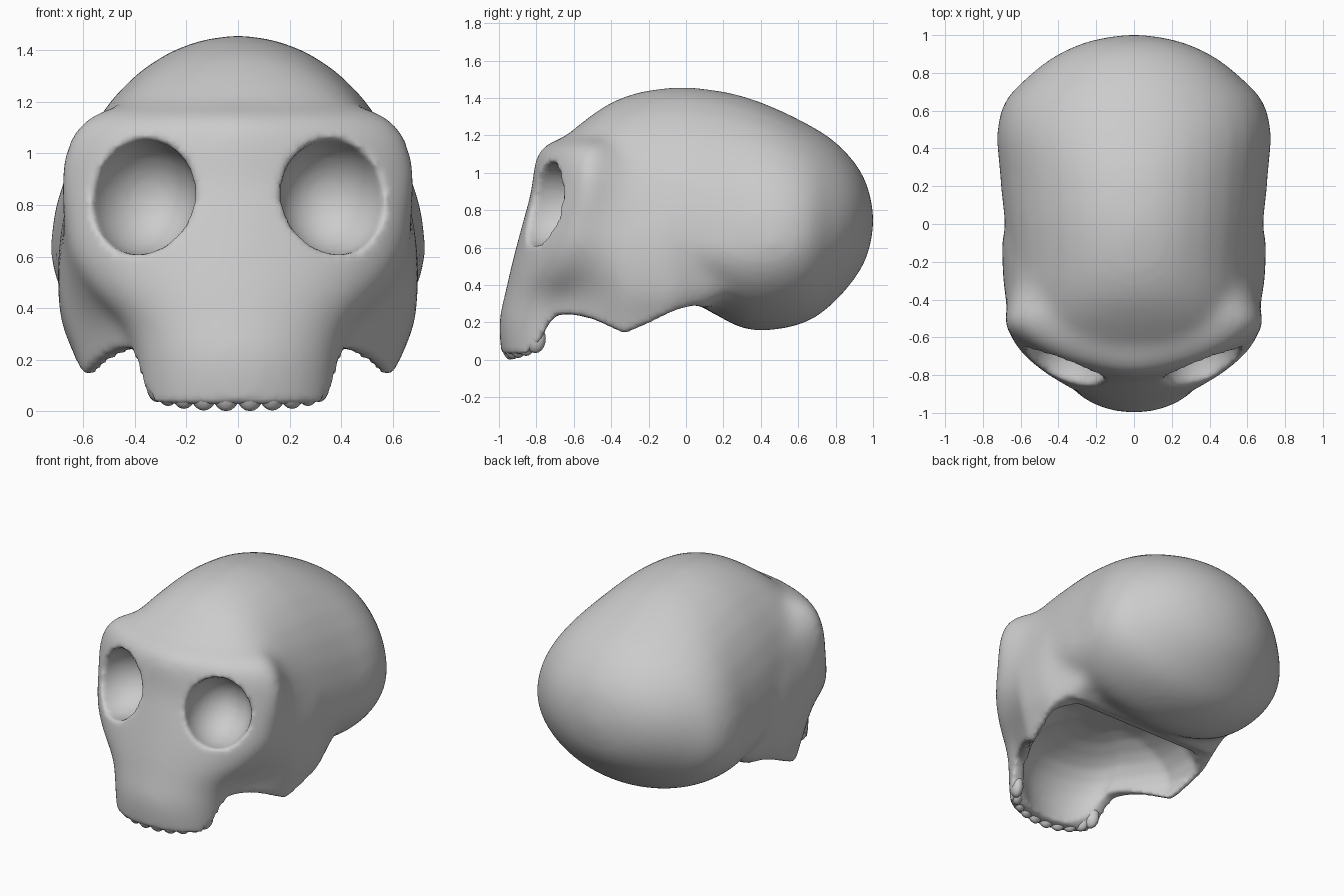
import bpy, bmesh, math
from mathutils import Matrix

if "Cube" in bpy.data.objects:
    bpy.data.objects.remove(bpy.data.objects["Cube"])


def add_object(name, bm, helper=False):
    bmesh.ops.recalc_face_normals(bm, faces=bm.faces)
    for f in bm.faces:
        f.smooth = True
    me = bpy.data.meshes.new(name)
    bm.to_mesh(me)
    bm.free()
    ob = bpy.data.objects.new(name, me)
    bpy.context.collection.objects.link(ob)
    if helper:
        ob.hide_render = True
        ob.display_type = 'WIRE'
    return ob


def loft(name, rings, helper=False):
    bm = bmesh.new()
    rows = [[bm.verts.new(p) for p in r] for r in rings]
    n = len(rows[0])
    for a, b in zip(rows, rows[1:]):
        for i in range(n):
            j = (i + 1) % n
            bm.faces.new((a[i], a[j], b[j], b[i]))
    bm.faces.new(rows[0])
    bm.faces.new(rows[-1])
    return add_object(name, bm, helper)


def refine(keys, steps=3):
    """Smoothly interpolate the rows of a station table."""
    out = []
    for i in range(len(keys) - 1):
        a, b = keys[i], keys[i + 1]
        p = keys[max(i - 1, 0)]
        q = keys[min(i + 2, len(keys) - 1)]
        h = b[0] - a[0]
        for s in range(steps):
            t = s / steps
            row = [a[0] + h * t]
            for k in range(1, len(a)):
                ma = (b[k] - p[k]) / (b[0] - p[0]) * h
                mb = (q[k] - a[k]) / (q[0] - a[0]) * h
                row.append((2*t**3 - 3*t*t + 1) * a[k] + (t**3 - 2*t*t + t) * ma
                           + (3*t*t - 2*t**3) * b[k] + (t**3 - t*t) * mb)
            out.append(row)
    return out + [list(keys[-1])]


def cranium_ring(y, top, bot, w, zw):
    ring = []
    for i in range(32):
        a = 2 * math.pi * i / 32
        s = math.sin(a)
        ring.append((w * math.cos(a), y, zw + s * ((top - zw) if s > 0 else (zw - bot))))
    return ring


def face_ring(z, yf, w1, ys, w2, w3, yr, n):
    half = []
    for i in range(11):
        t = math.pi / 2 * i / 10
        half.append((w1 * math.sin(t) ** (2 / n),
                     ys - (ys - yf) * max(math.cos(t), 0) ** (2 / n)))
    ym = min(-0.08, yr - 0.06)
    half += [(w2, min(-0.33, ym - 0.08)), (w3, ym), (w3 * 0.85, yr), (w3 * 0.4, yr)]
    return ([(x, y, z) for x, y in half]
            + [(-x, y, z) for x, y in reversed(half[1:])])


# Braincase: y, top, bottom, half width, height of widest point
cranium = loft("cranium", [cranium_ring(*r) for r in refine([
    (-0.72, 1.12, 0.60, 0.40, 0.85),
    (-0.60, 1.235, 0.50, 0.60, 0.84),
    (-0.40, 1.38, 0.40, 0.64, 0.78),
    (-0.20, 1.445, 0.33, 0.66, 0.68),
    (0.00, 1.46, 0.31, 0.685, 0.63),
    (0.12, 1.45, 0.265, 0.70, 0.60),
    (0.30, 1.415, 0.165, 0.715, 0.60),
    (0.485, 1.345, 0.16, 0.73, 0.63),
    (0.655, 1.26, 0.205, 0.685, 0.66),
    (0.77, 1.19, 0.285, 0.575, 0.70),
    (0.885, 1.08, 0.41, 0.43, 0.74),
    (0.97, 0.94, 0.55, 0.24, 0.75),
    (1.005, 0.78, 0.71, 0.05, 0.75)], 2)], True)

# Face: z, front y, muzzle width, its y, cheek width, rear width, rear y, roundness
skull = loft("skull", [face_ring(*r) for r in refine([
    (-0.06, -0.97, 0.36, -0.75, 0.56, 0.57, 0.03, 2),
    (0.08, -0.995, 0.38, -0.73, 0.59, 0.60, 0.03, 2),
    (0.22, -1.00, 0.40, -0.70, 0.63, 0.64, 0.03, 2),
    (0.34, -0.972, 0.45, -0.65, 0.67, 0.69, 0.20, 2),
    (0.46, -0.945, 0.57, -0.60, 0.69, 0.70, 0.25, 1.9),
    (0.60, -0.91, 0.65, -0.57, 0.69, 0.70, 0.25, 1.8),
    (0.75, -0.87, 0.675, -0.54, 0.67, 0.68, 0.25, 1.7),
    (0.90, -0.83, 0.69, -0.52, 0.64, 0.63, 0.25, 1.6),
    (1.02, -0.815, 0.675, -0.51, 0.60, 0.57, 0.20, 1.6),
    (1.12, -0.785, 0.62, -0.50, 0.52, 0.50, 0.10, 1.6),
    (1.17, -0.71, 0.53, -0.48, 0.43, 0.42, 0.00, 1.6),
    (1.195, -0.63, 0.42, -0.45, 0.36, 0.35, 0.00, 1.6)], 2)])

# Hollow underneath the face
cavity = loft("mouth_hollow_cutter", [face_ring(*r) for r in refine([
    (-0.20, -0.86, 0.29, -0.70, 0.52, 0.54, 0.03, 2),
    (0.10, -0.88, 0.31, -0.68, 0.54, 0.57, 0.03, 2),
    (0.25, -0.86, 0.34, -0.66, 0.58, 0.60, 0.03, 2),
    (0.40, -0.77, 0.33, -0.55, 0.49, 0.49, -0.02, 2),
    (0.49, -0.60, 0.22, -0.45, 0.32, 0.30, -0.12, 2),
    (0.52, -0.48, 0.12, -0.40, 0.15, 0.14, -0.22, 2)], 2)], True)

# Lower edge of the cheeks, cut straight through from the side
edge = [(-1.2, -0.3), (-1.2, 0.02), (-0.86, 0.03), (-0.78, 0.10), (-0.73, 0.20),
        (-0.69, 0.24), (-0.62, 0.245), (-0.5, 0.22), (-0.33, 0.14), (-0.2, 0.195),
        (-0.05, 0.27), (0.05, 0.295), (0.10, 0.276), (0.15, 0.245), (0.155, -0.3)]
notch = loft("cheek_edge_cutter", [[(x, y, z) for y, z in edge] for x in (-1, 1)], True)

# Eye socket bowls
sockets = []
for side in (-1, 1):
    bm = bmesh.new()
    m = (Matrix.Translation((side * 0.37, -0.75, 0.83))
         @ Matrix.Rotation(side * math.radians(20), 4, 'Z')
         @ Matrix.Diagonal((0.212, 0.26, 0.226, 1)))
    bmesh.ops.create_uvsphere(bm, u_segments=28, v_segments=18, radius=1, matrix=m)
    sockets.append(add_object("eye_socket_cutter", bm, True))


def boolean(target, other, op):
    mod = target.modifiers.new(other.name, 'BOOLEAN')
    mod.operation = op
    mod.object = other
    mod.solver = 'EXACT'


def blend(target, size, rounds):
    mod = target.modifiers.new("remesh", 'REMESH')
    mod.mode = 'VOXEL'
    mod.voxel_size = size
    mod.use_smooth_shade = True
    mod = target.modifiers.new("soften", 'SMOOTH')
    mod.factor = 0.5
    mod.iterations = rounds


# Merge and blend braincase with face, then carve the openings
boolean(skull, cranium, 'UNION')
blend(skull, 0.026, 26)
for cutter in [cavity, notch] + sockets:
    boolean(skull, cutter, 'DIFFERENCE')
blend(skull, 0.019, 5)

# Row of upper teeth, mostly sunk into the jaw arch
bm = bmesh.new()
for side in (-1, 1):
    for i in range(5):
        a = math.radians(8 + 15.5 * i)
        lift = 0.035 * (i / 4) ** 2
        m = (Matrix.Translation((side * 0.333 * math.sin(a),
                                 -0.735 - 0.208 * math.cos(a), 0.078 + lift))
             @ Matrix.Rotation(side * a, 4, 'Z')
             @ Matrix.Diagonal((0.058, 0.042, 0.077, 1)))
        bmesh.ops.create_uvsphere(bm, u_segments=14, v_segments=10, radius=1, matrix=m)
add_object("teeth", bm)
